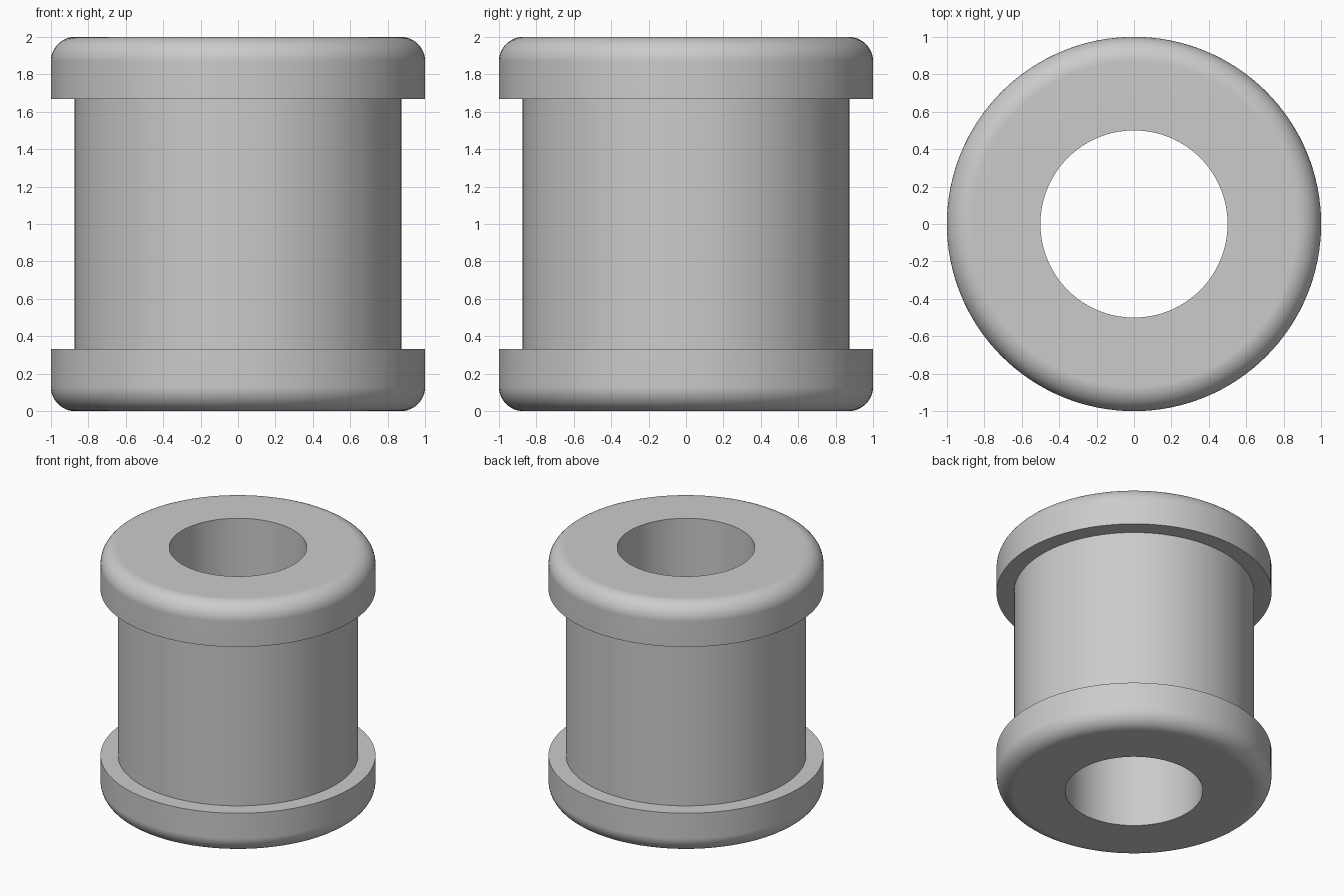
import bpy
import bmesh
import math

cube = bpy.data.objects.get("Cube")
if cube:
    bpy.data.objects.remove(cube, do_unlink=True)

BORE, BODY, RIM = 0.5, 0.873, 1.0
HEIGHT, FLANGE, FILLET = 2.0, 0.333, 0.13
SIDES, FILLET_STEPS = 128, 12

# Plain grey material
grey = bpy.data.materials.new("plain_grey")
grey.use_nodes = True
colour = (0.6, 0.6, 0.6, 1.0)
grey.diffuse_color = colour
grey.node_tree.nodes["Principled BSDF"].inputs["Base Color"].default_value = colour

# Lower half of the section: bore edge, rounded rim, flange step, body
lower = [(BORE, 0.0)]
for i in range(FILLET_STEPS + 1):
    a = math.pi / 2 * i / FILLET_STEPS
    lower.append((RIM - FILLET + FILLET * math.sin(a),
                  FILLET - FILLET * math.cos(a)))
lower += [(RIM, FLANGE), (BODY, FLANGE)]

# Mirror it for the upper flange; the closed loop also makes the bore
profile = lower + [(r, HEIGHT - z) for r, z in reversed(lower)]


def lathe(name, section, sides):
    """Revolve a closed (radius, height) section around the z axis."""
    bm = bmesh.new()
    rings = []
    for s in range(sides):
        a = 2 * math.pi * s / sides
        rings.append([bm.verts.new((r * math.cos(a), r * math.sin(a), z))
                      for r, z in section])
    n = len(section)
    for s in range(sides):
        here, there = rings[s], rings[(s + 1) % sides]
        for k in range(n):
            j = (k + 1) % n
            bm.faces.new((here[k], there[k], there[j], here[j]))
    bmesh.ops.recalc_face_normals(bm, faces=bm.faces)
    mesh = bpy.data.meshes.new(name)
    bm.to_mesh(mesh)
    bm.free()
    obj = bpy.data.objects.new(name, mesh)
    bpy.context.collection.objects.link(obj)
    return obj


# Flanged bushing with a through bore
bushing = lathe("flanged_bushing", profile, SIDES)
bushing.data.materials.append(grey)

# Smooth round walls, crisp steps, flat end faces
bpy.ops.object.select_all(action="DESELECT")
bushing.select_set(True)
bpy.context.view_layer.objects.active = bushing
bpy.ops.object.shade_smooth_by_angle(angle=math.radians(30))
weighted = bushing.modifiers.new("flat_ends", "WEIGHTED_NORMAL")
weighted.keep_sharp = True
